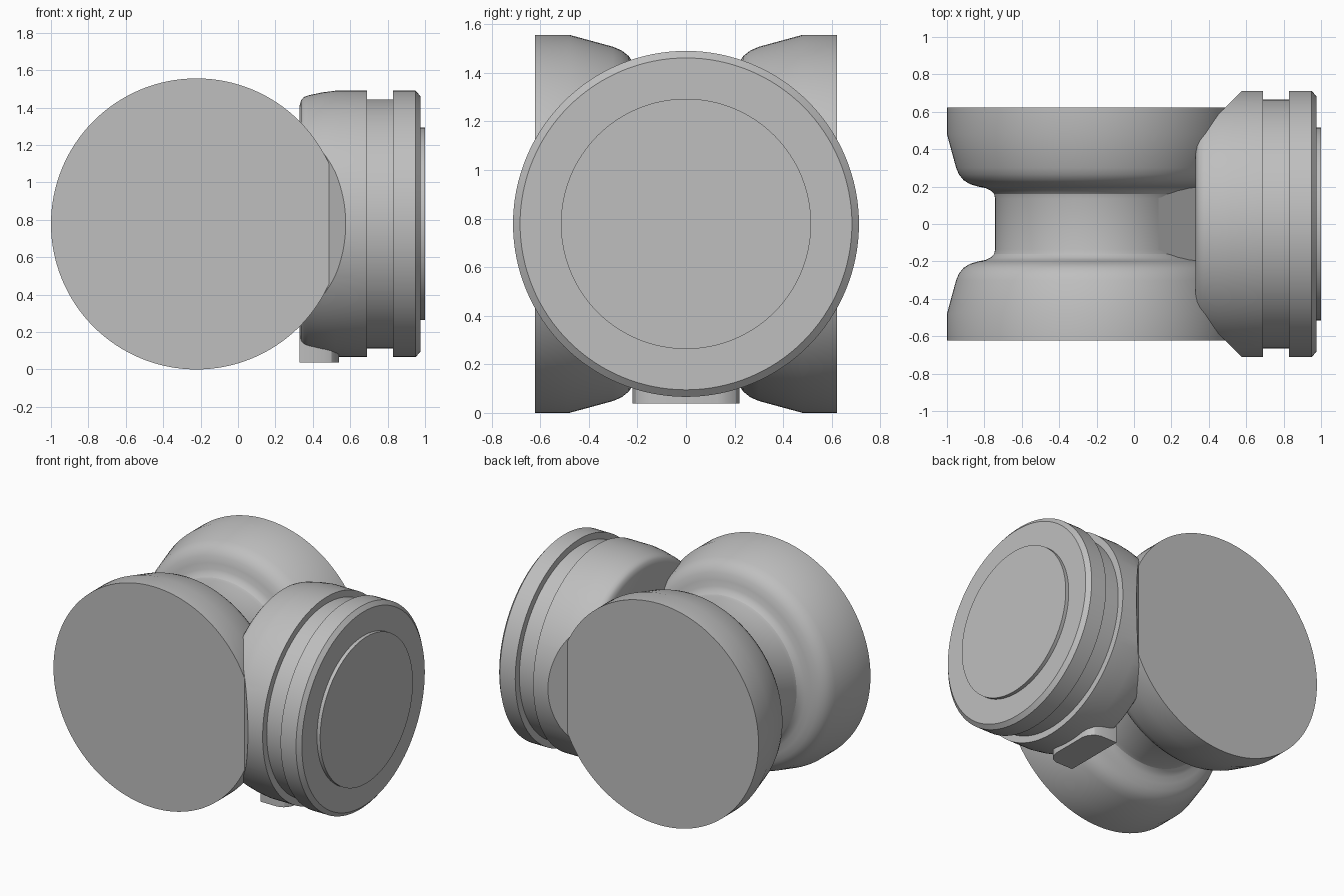
import bpy, bmesh
from math import radians, tau
from mathutils import Vector

cube = bpy.data.objects.get("Cube")
if cube:
    bpy.data.objects.remove(cube, do_unlink=True)

grey = bpy.data.materials.new("plain grey")
grey.use_nodes = True
colour = (0.52, 0.52, 0.52, 1)
grey.diffuse_color = colour
grey.node_tree.nodes["Principled BSDF"].inputs["Base Color"].default_value = colour

MID = 0.778          # height of both axes
DISC_X = -0.222      # centre of the spool


def finish(name, bm, smooth=True):
    bmesh.ops.recalc_face_normals(bm, faces=bm.faces[:])
    mesh = bpy.data.meshes.new(name)
    bm.to_mesh(mesh)
    bm.free()
    mesh.materials.append(grey)
    obj = bpy.data.objects.new(name, mesh)
    bpy.context.collection.objects.link(obj)
    if smooth:
        bpy.ops.object.select_all(action='DESELECT')
        obj.select_set(True)
        bpy.context.view_layer.objects.active = obj
        bpy.ops.object.shade_smooth_by_angle(angle=radians(28))
    return obj


def revolve(profile, axis, centre, steps=128):
    """Spin (along, radius) points around an axis through the centre."""
    bm = bmesh.new()
    axis, centre = Vector(axis), Vector(centre)
    verts = [bm.verts.new(centre + axis * a + Vector((0, 0, r))) for a, r in profile]
    edges = [bm.edges.new(pair) for pair in zip(verts, verts[1:])]
    bmesh.ops.spin(bm, geom=verts + edges, cent=centre, axis=axis,
                   angle=tau, steps=steps, use_merge=False)
    bmesh.ops.remove_doubles(bm, verts=bm.verts[:], dist=0.0005)
    return bm


def prism(outline, direction):
    """Extrude a closed outline along a direction."""
    bm = bmesh.new()
    face = bm.faces.new([bm.verts.new(p) for p in outline])
    new = bmesh.ops.extrude_face_region(bm, geom=[face], use_keep_orig=True)["geom"]
    bmesh.ops.translate(bm, vec=direction,
                        verts=[g for g in new if isinstance(g, bmesh.types.BMVert)])
    return bm


# Spool: two wide discs with sloped, rounded shoulders and a narrow neck
half = [(0.622, 0), (0.622, 0.778), (0.48, 0.778), (0.30, 0.729), (0.265, 0.714),
        (0.235, 0.69), (0.213, 0.655), (0.20, 0.61), (0.192, 0.57),
        (0.178, 0.542), (0.16, 0.526), (0.135, 0.52)]
spool = half + [(-a, r) for a, r in reversed(half)]
finish("spool", revolve(spool, (0, 1, 0), (DISC_X, 0, MID)))

# Side barrel: rounded inner edge, groove, flange with chamfer
barrel = [(0.33, 0), (0.33, 0.635), (0.338, 0.662), (0.352, 0.678), (0.375, 0.687),
          (0.45, 0.703), (0.52, 0.712), (0.69, 0.712), (0.69, 0.666), (0.83, 0.666),
          (0.83, 0.712), (0.95, 0.712), (0.975, 0.683), (0.975, 0)]
bm = revolve(barrel, (1, 0, 0), (0, 0, MID))
# Diagonal flats where the barrel meets the discs
for side in (-1, 1):
    cut = bmesh.ops.bisect_plane(
        bm, geom=bm.verts[:] + bm.edges[:] + bm.faces[:], dist=0.00001,
        plane_co=(0.57, side * 0.706, MID), plane_no=(-1, side, 0), clear_outer=True)
    rim = [g for g in cut["geom_cut"] if isinstance(g, bmesh.types.BMEdge)]
    bmesh.ops.holes_fill(bm, edges=rim, sides=0)
finish("side_barrel", bm)

# Raised end disc
finish("end_disc", revolve([(0.96, 0), (0.96, 0.515), (1, 0.515), (1, 0)],
                           (1, 0, 0), (0, 0, MID)))

# Sloped web joining the neck to the barrel
web = [(0.13, 0.384), (0.34, 0.2), (0.34, -0.2), (0.13, -0.384)]
finish("neck_web", prism([(x, -0.2, MID + z) for x, z in web], (0, 0.4, 0)), False)

# Small foot pad below the barrel, with rounded outer corners
pad = [(0.33, 0.22), (0.46, 0.22), (0.50, 0.205), (0.53, 0.17), (0.54, 0.13)]
outline = pad + [(x, -y) for x, y in reversed(pad)]
finish("foot_pad", prism([(x, y, 0.038) for x, y in outline], (0, 0, 0.2)))
